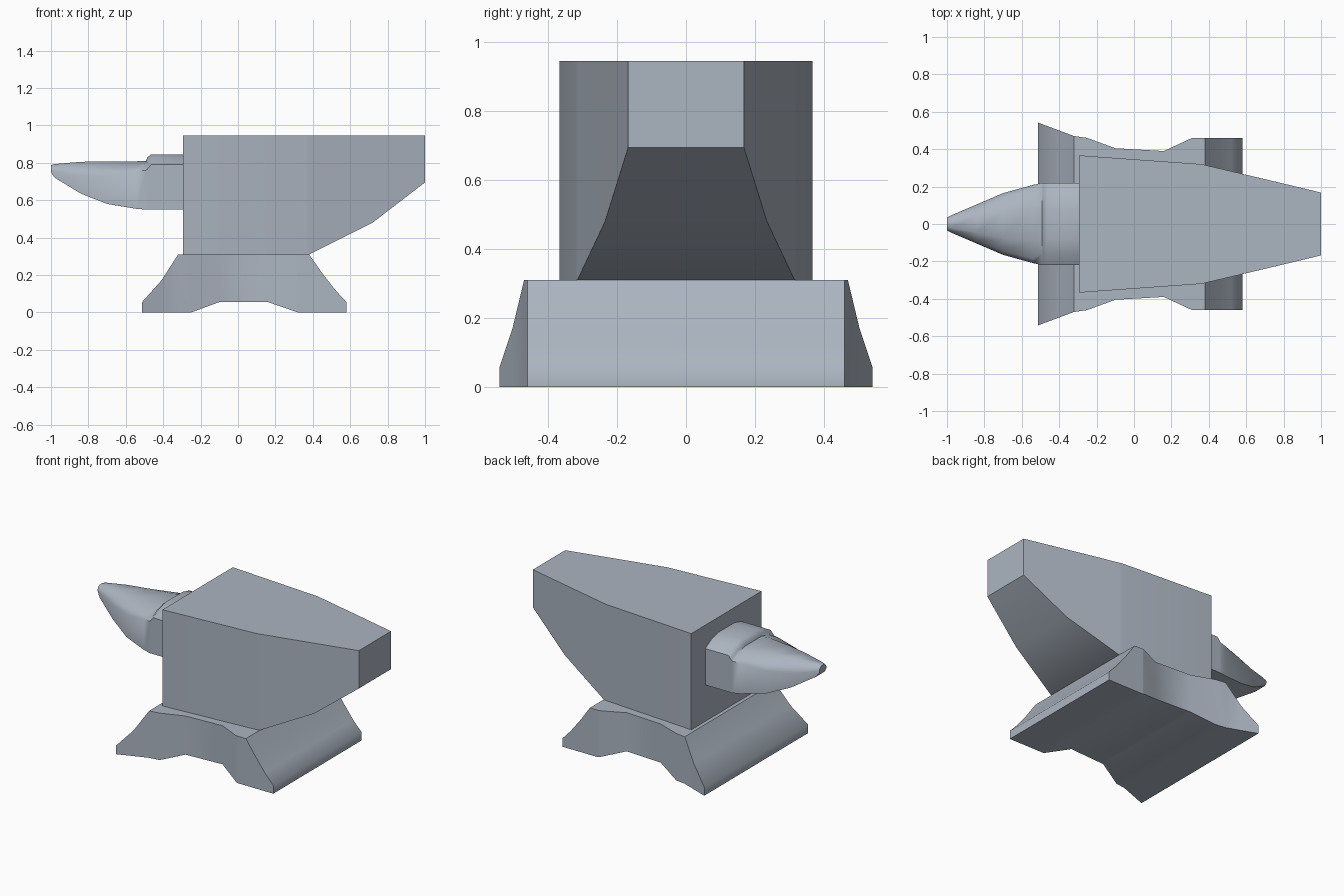
import bpy, bmesh
from math import radians

if "Cube" in bpy.data.objects:
    bpy.data.objects.remove(bpy.data.objects["Cube"])

# Blue-grey steel
steel = bpy.data.materials.new("steel")
steel.diffuse_color = (.41, .46, .53, 1)
steel.use_nodes = True
steel.node_tree.nodes["Principled BSDF"].inputs["Base Color"].default_value = steel.diffuse_color


def interp(points, x):
    """Linear value of a profile at x."""
    for (x0, v0), (x1, v1) in zip(points, points[1:]):
        if x <= x1:
            return v0 + (v1 - v0) * max(0, x - x0) / (x1 - x0)
    return points[-1][1]


def loft(name, stations):
    """stations: (x, half section [(y, z)] from bottom to top), mirrored in y."""
    bm = bmesh.new()
    rings = []
    for x, half in stations:
        ring = half + [(-y, z) for y, z in reversed(half)]
        rings.append([bm.verts.new((x, y, z)) for y, z in ring])
    n = len(rings[0])
    for a, b in zip(rings, rings[1:]):
        for i in range(n):
            j = (i + 1) % n
            bm.faces.new((a[i], a[j], b[j], b[i]))
    bm.faces.new(rings[0])
    bm.faces.new(rings[-1])
    bmesh.ops.recalc_face_normals(bm, faces=bm.faces)
    mesh = bpy.data.meshes.new(name)
    bm.to_mesh(mesh)
    bm.free()
    mesh.materials.append(steel)
    obj = bpy.data.objects.new(name, mesh)
    bpy.context.collection.objects.link(obj)
    bpy.ops.object.select_all(action='DESELECT')
    obj.select_set(True)
    bpy.context.view_layer.objects.active = obj
    bpy.ops.object.shade_smooth_by_angle(angle=radians(46))
    return obj


def block(name, low, high, width):
    """Solid from lower, upper and half-width profiles along x."""
    xs = sorted({p[0] for p in low + high + width})
    stations = []
    for x in xs:
        y = interp(width, x)
        stations.append((x, [(y, interp(low, x)), (y, interp(high, x))]))
    return loft(name, stations)


# Footed base with arched underside and waisted sides
block("base",
      low=[(-.513, 0), (-.25, 0), (-.10, .055), (.16, .055), (.32, 0), (.58, 0)],
      high=[(-.513, .055), (-.41, .17), (-.32, .31), (.38, .31),
            (.45, .21), (.52, .12), (.58, .055)],
      width=[(-.513, .542), (-.32, .47), (-.25, .46), (-.10, .405),
             (.16, .39), (.31, .46), (.58, .46)])

# Main body tapering into the heel
block("body",
      low=[(-.295, .31), (.38, .31), (.72, .48), (1, .695)],
      high=[(-.295, .945), (1, .945)],
      width=[(-.295, .367), (.36, .32), (.72, .235), (1, .168)])

# Horn with raised step: x, bottom, side top, crown, half width
horn = [(-.295, .55, .79, .845, .22),
        (-.465, .55, .79, .845, .22),
        (-.485, .55, .765, .828, .22),
        (-.492, .55, .76, .808, .22),
        (-.54, .553, .755, .808, .209),
        (-.70, .58, .73, .807, .165),
        (-.84, .635, .73, .805, .105),
        (-.98, .72, .755, .793, .045),
        (-1.0, .75, .767, .787, .035)]
sections = []
for x, zb, zs, zt, w in horn:
    # shoulder is crisp beside the body, rounder towards the tip
    a, k, b = (.72, .65, .38) if x > -.52 else (.88, .42, .45)
    sections.append((x, [(w, zb), (w, zs), (a * w, zs + k * (zt - zs)), (b * w, zt)]))
loft("horn", sections)
